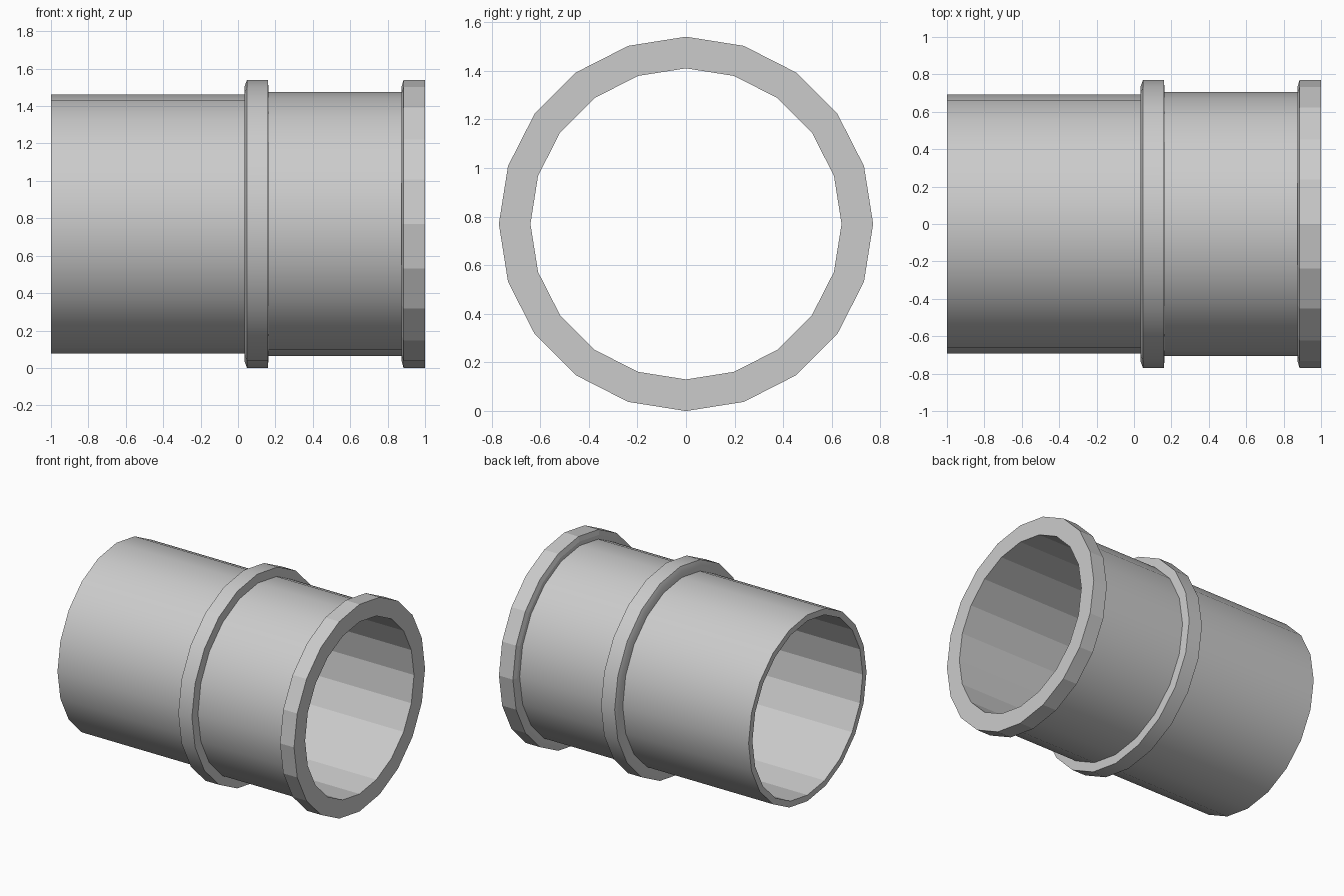
import bpy
import bmesh
from math import sin, cos, tau, radians

if "Cube" in bpy.data.objects:
    bpy.data.objects.remove(bpy.data.objects["Cube"])

SIDES = 20
R = 0.77          # largest radius, also the axis height


def lathe(name, profile, flat_spans=()):
    """Spin a closed (x, radius) profile around the x axis."""
    bm = bmesh.new()
    rings = []
    for x, r in profile:
        rings.append([bm.verts.new((x, r * sin(tau * i / SIDES),
                                    R + r * cos(tau * i / SIDES)))
                      for i in range(SIDES)])
    flat = set()
    for k in range(len(rings)):
        a, b = rings[k], rings[(k + 1) % len(rings)]
        for i in range(SIDES):
            j = (i + 1) % SIDES
            f = bm.faces.new((a[i], b[i], b[j], a[j]))
            if k in flat_spans:
                flat.add(f)
    bmesh.ops.recalc_face_normals(bm, faces=bm.faces[:])
    bm.faces.index_update()
    flat_ids = [f.index for f in flat]
    mesh = bpy.data.meshes.new(name)
    bm.to_mesh(mesh)
    bm.free()
    obj = bpy.data.objects.new(name, mesh)
    bpy.context.collection.objects.link(obj)
    bpy.ops.object.select_all(action='DESELECT')
    bpy.context.view_layer.objects.active = obj
    obj.select_set(True)
    bpy.ops.object.shade_smooth_by_angle(angle=radians(35))
    for i in flat_ids:
        mesh.polygons[i].use_smooth = False
    return obj


# Plain pipe, its end tucked inside the sleeve wall
lathe("pipe", [(-1, 0.693), (0.12, 0.693), (0.12, 0.648), (-1, 0.648)],
      flat_spans=(2,))

# Sleeve with a raised collar at the left and a flange at the right
lathe("sleeve", [
    (0.035, 0.64), (0.035, 0.735), (0.048, R), (0.16, R), (0.164, 0.705),
    (0.875, 0.705), (0.875, 0.735), (0.885, R), (1, R), (1, 0.64)],
    flat_spans=(6, 7, 9))
